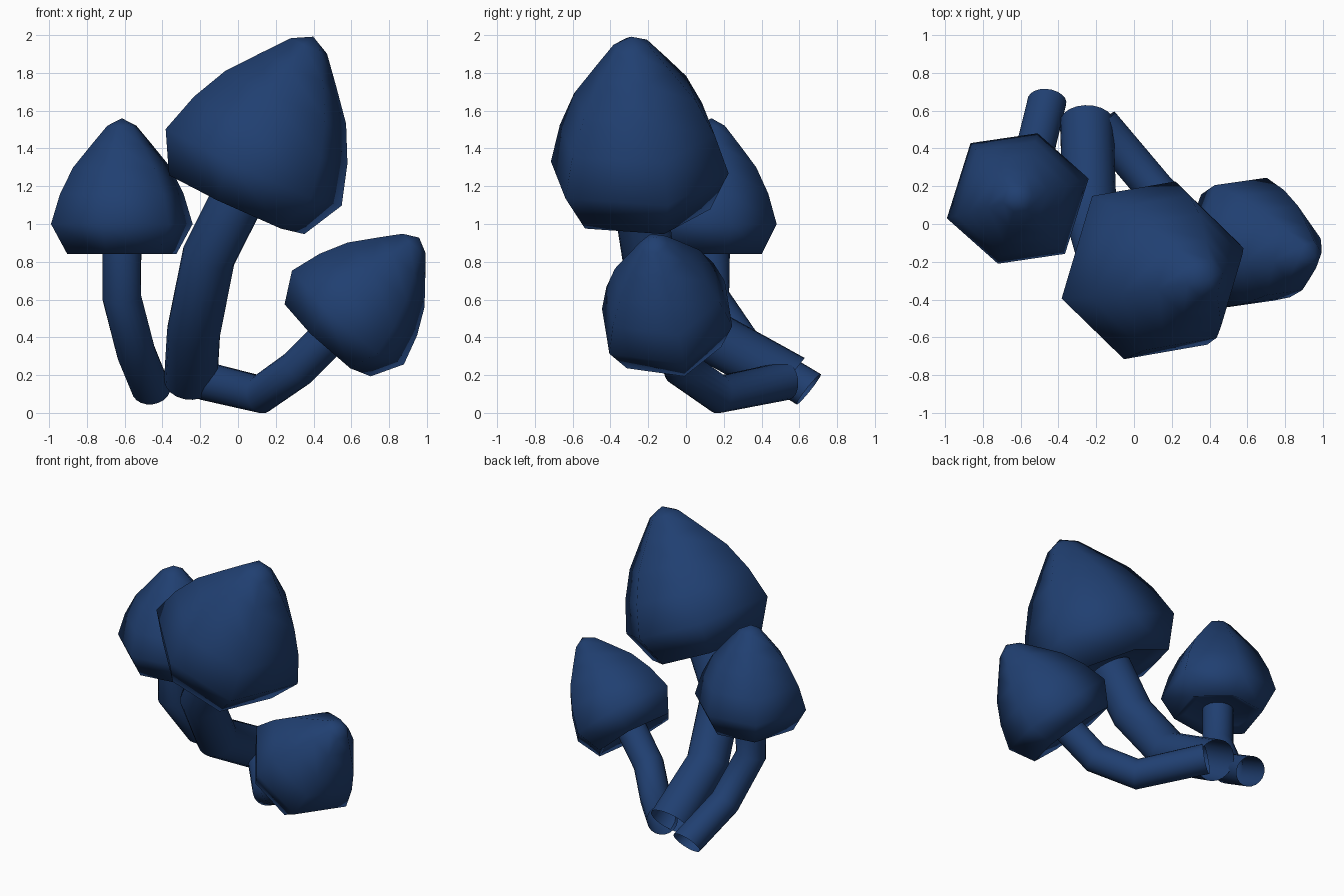
import bpy, math
from mathutils import Vector, Matrix

if "Cube" in bpy.data.objects:
    bpy.data.objects.remove(bpy.data.objects["Cube"])

blue = bpy.data.materials.new("dark_blue")
blue.diffuse_color = (0.0145, 0.050, 0.165, 1)
blue.use_nodes = True
blue.node_tree.nodes["Principled BSDF"].inputs["Base Color"].default_value = blue.diffuse_color

# Cap profile (radius, height above the widest ring), shared by all mushrooms
CAP = [(0.08, 0.52), (0.165, 0.422), (0.268, 0.30), (0.34, 0.16),
       (0.39, 0.0), (0.30, -0.16), (0.23, -0.13)]
# Slightly uneven hexagon, half of its corners at the widest ring
HALF = [Vector((0.375, 0.105)), Vector((0.105, 0.345)), Vector((-0.25, 0.293))]
HEX = [v / 0.39 for v in HALF] + [-v / 0.39 for v in HALF]


def make_object(name, verts, faces, angle):
    mesh = bpy.data.meshes.new(name)
    mesh.from_pydata(verts, [], faces)
    mesh.materials.append(blue)
    obj = bpy.data.objects.new(name, mesh)
    bpy.context.collection.objects.link(obj)
    bpy.ops.object.select_all(action='DESELECT')
    obj.select_set(True)
    bpy.context.view_layer.objects.active = obj
    bpy.ops.object.shade_smooth_by_angle(angle=math.radians(angle))
    return obj


def bands(rings, n):
    # Quads between successive rings
    return [(r * n + i, (r + 1) * n + i, (r + 1) * n + (i + 1) % n, r * n + (i + 1) % n)
            for r in range(rings - 1) for i in range(n)]


def cap(name, centre, axis, scale, turn=0):
    # Six-sided cap, tilted so its tip points along the axis
    tilt = Vector((0, 0, 1)).rotation_difference(Vector(axis)).to_matrix()
    tilt = tilt @ Matrix.Rotation(math.radians(turn), 3, 'Z')
    pts = [Vector((r * c.x, r * c.y, h)) for r, h in CAP for c in HEX]
    pts += [Vector((0, 0, 0.56)), Vector((0, 0, -0.11))]
    verts = [Vector(centre) + tilt @ (p * scale) for p in pts]
    last = (len(CAP) - 1) * 6
    faces = bands(len(CAP), 6)
    faces += [(len(pts) - 2, i, (i + 1) % 6) for i in range(6)]
    faces += [(len(pts) - 1, last + (i + 1) % 6, last + i) for i in range(6)]
    make_object(name, verts, faces, 179)


def stem(name, path, radius, end_dir, n=20):
    # Open bent tube, running from the cap down to the root end
    path = [Vector(p) for p in path]
    verts = []
    side = Vector((1, 0, 0))
    for k, p in enumerate(path):
        a = (p - path[k - 1]).normalized() if k else (path[1] - p).normalized()
        b = (path[k + 1] - p).normalized() if k < len(path) - 1 else Vector(end_dir).normalized()
        t = (a + b).normalized() if k < len(path) - 1 else b
        side = (side - t * side.dot(t)).normalized()
        up = t.cross(side)
        for i in range(n):
            w = i * math.tau / n
            verts.append(p + radius * (side * math.cos(w) + up * math.sin(w)))
    faces = [f[::-1] for f in bands(len(path), n)]
    make_object(name, verts, faces, 60)


# Left small mushroom
cap("left_cap", (-0.615, 0.135, 1.0), (0, 0, 1), 1.0)
stem("left_stem", [(-0.615, 0.13, 0.9), (-0.615, 0.13, 0.61),
                   (-0.54, 0.325, 0.32), (-0.46, 0.65, 0.125)], 0.103, (0.1, 0.75, -0.6))

# Large middle mushroom
cap("middle_cap", (0.083, -0.245, 1.30), (0.415, -0.06, 0.91), 1.36)
stem("middle_stem", [(0.0, -0.245, 1.14), (-0.155, -0.20, 0.83),
                     (-0.235, 0.09, 0.43), (-0.25, 0.54, 0.18)], 0.142, (0, 0.75, -0.6))

# Right leaning mushroom
cap("right_cap", (0.582, -0.10, 0.505), (0.66, -0.13, 0.74), 1.02, -5)
stem("right_stem", [(0.5, -0.085, 0.42), (0.315, -0.02, 0.235),
                    (0.12, 0.175, 0.098), (-0.18, 0.53, 0.17)], 0.102, (-0.6, 0.75, 0.1))
